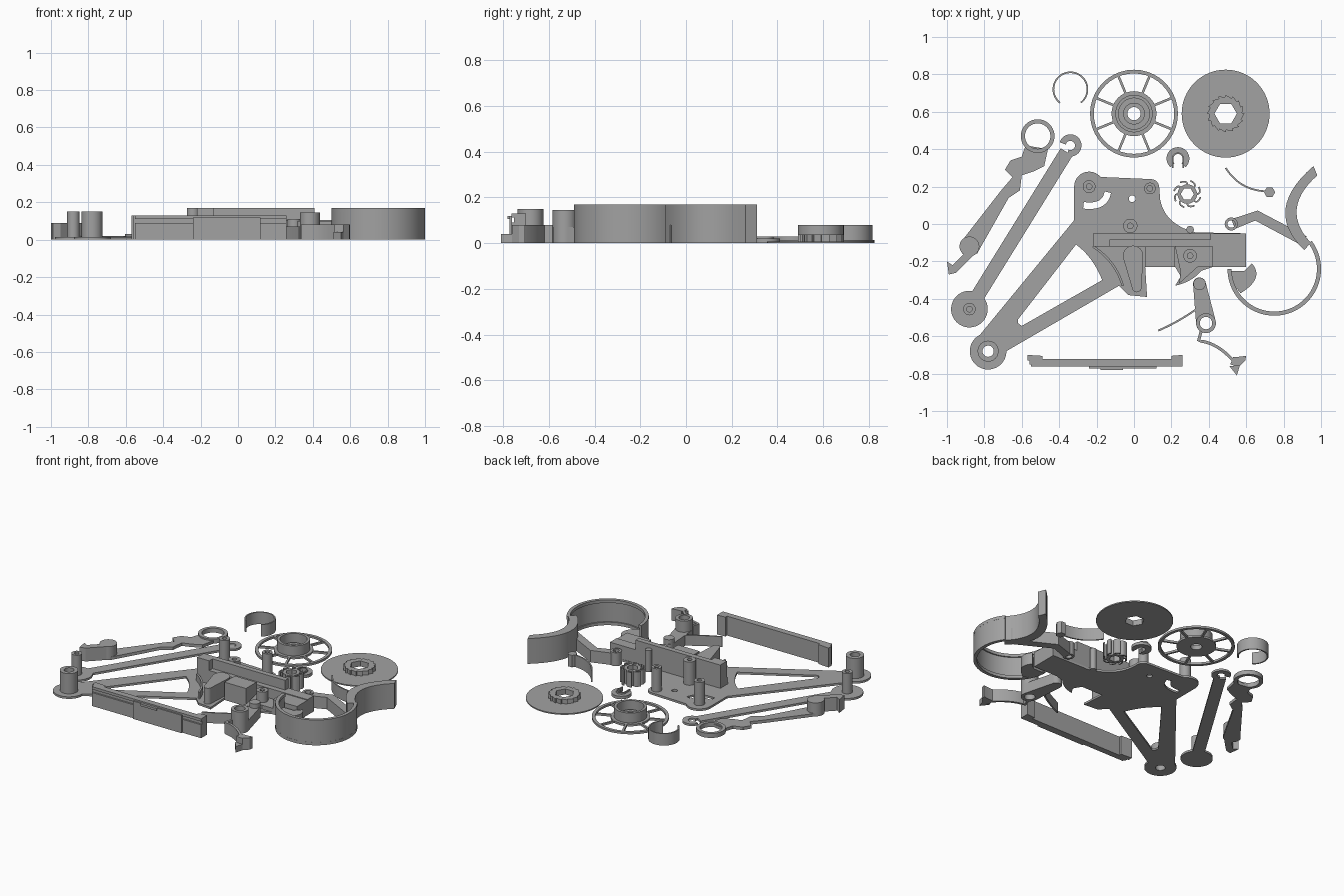
import bpy, bmesh
from math import cos, sin, pi, radians, atan2, acos
from mathutils import Vector

cube = bpy.data.objects.get("Cube")
if cube:
    bpy.data.objects.remove(cube, do_unlink=True)

grey = bpy.data.materials.new("plain grey")
grey.use_nodes = True
grey.diffuse_color = (0.36, 0.36, 0.36, 1)
grey.node_tree.nodes["Principled BSDF"].inputs["Base Color"].default_value = grey.diffuse_color


def arc(centre, r, start, end, n=24):
    angles = [radians(start + (end - start) * i / n) for i in range(n + 1)]
    return [(centre[0] + r * cos(a), centre[1] + r * sin(a)) for a in angles]


def circle(centre, r, n=40):
    return arc(centre, r, 0, 360, n)[:-1]


def bow(a, b, c, n=14):
    """Curve that starts at a, passes b halfway and ends at c."""
    a, b, c = Vector(a), Vector(b), Vector(c)
    handle = 2 * b - (a + c) / 2
    steps = [i / n for i in range(n + 1)]
    return [tuple((1 - t) ** 2 * a + 2 * t * (1 - t) * handle + t * t * c) for t in steps]


def band(path, width):
    """Outline of constant width around an open path."""
    pts = [Vector(p) for p in path]
    left, right = [], []
    for i, p in enumerate(pts):
        d = (pts[min(i + 1, len(pts) - 1)] - pts[max(i - 1, 0)]).normalized()
        side = Vector((-d.y, d.x)) * width / 2
        left.append(tuple(p + side))
        right.append(tuple(p - side))
    return left + right[::-1]


def link(a, b, ra, rb):
    """Outline of two circles joined by their tangents."""
    d = Vector(b) - Vector(a)
    turn = atan2(d.y, d.x) * 180 / pi
    half = acos((ra - rb) / d.length) * 180 / pi
    return arc(a, ra, turn + half, turn + 360 - half) + arc(b, rb, turn - half, turn + half)


def box(x0, x1, y0, y1):
    return [(x0, y0), (x1, y0), (x1, y1), (x0, y1)]


def solid(name, loops, top, bottom=0):
    """Extrude an outline, with any further loops as holes."""
    curve = bpy.data.curves.new(name, "CURVE")
    curve.dimensions, curve.fill_mode = "2D", "BOTH"
    curve.extrude = (top - bottom) / 2
    for loop in loops:
        spline = curve.splines.new("POLY")
        spline.points.add(len(loop) - 1)
        for point, (x, y) in zip(spline.points, loop):
            point.co = (x, y, 0, 1)
        spline.use_cyclic_u = True
    temp = bpy.data.objects.new(name, curve)
    bpy.context.collection.objects.link(temp)
    graph = bpy.context.evaluated_depsgraph_get()
    mesh = bpy.data.meshes.new_from_object(temp.evaluated_get(graph))
    bpy.data.objects.remove(temp, do_unlink=True)
    bm = bmesh.new()
    bm.from_mesh(mesh)
    bmesh.ops.remove_doubles(bm, verts=bm.verts, dist=0.0001)
    bmesh.ops.translate(bm, verts=bm.verts, vec=(0, 0, (top + bottom) / 2))
    bmesh.ops.recalc_face_normals(bm, faces=bm.faces)
    bm.to_mesh(mesh)
    bm.free()
    mesh.name = name
    mesh.materials.clear()
    mesh.materials.append(grey)
    mesh.shade_smooth()
    mesh.set_sharp_from_angle(angle=radians(30))
    obj = bpy.data.objects.new(name, mesh)
    bpy.context.collection.objects.link(obj)
    return obj


def tube(name, centre, r, hole, top, bottom=0):
    return solid(name, [circle(centre, r), circle(centre, hole)], top, bottom)


SHEET = 0.014

# Spool with spoked rim
hub = (0, 0.59)
tube("spool_rim", hub, 0.235, 0.215, SHEET)
tube("spool_floor", hub, 0.12, 0.035, SHEET)
tube("spool_barrel", hub, 0.1, 0.083, 0.08)
tube("spool_collar", hub, 0.058, 0.035, 0.03)
for k in range(8):
    a = (k + 0.5) * pi / 4
    ends = [(hub[0] + r * cos(a), hub[1] + r * sin(a)) for r in (0.115, 0.22)]
    solid("spool_spoke", [band(ends, 0.013)], SHEET)

# Ratchet disc
axle = (0.49, 0.59)
hexagon = circle(axle, 0.06, 6)
solid("ratchet_disc", [circle(axle, 0.235, 64), hexagon], 0.008)
teeth = []
for k in range(16):
    teeth += arc(axle, 0.1, k * 22.5, k * 22.5, 1)[:1] + arc(axle, 0.088, k * 22.5 + 2, k * 22.5 + 2, 1)[:1]
solid("ratchet_teeth", [teeth, hexagon], 0.037)

# Open clips
solid("spring_clip", [band(arc((-0.34, 0.72), 0.091, -52, 232, 40), 0.009)], 0.08)
catch = (0.235, 0.35)
solid("small_catch", [band(arc(catch, 0.046, -50, 230), 0.03)], 0.02)
solid("small_catch_lining", [band([(0.207, 0.30)] + arc(catch, 0.028, 180, 0) + [(0.263, 0.30)], 0.008)], 0.03)

# Pinion with curved leaf teeth
pinion = (0.285, 0.16)
solid("pinion_body", [circle(pinion, 0.052), circle(pinion, 0.035, 6)], 0.1)
for k in range(8):
    base = k * 45
    spots = [arc(pinion, r, base + t, base + t, 1)[0] for r, t in ((0.048, 0), (0.066, 8), (0.073, 32))]
    solid("pinion_tooth", [band(bow(*spots, n=6), 0.009)], 0.1)

# Leaf spring
solid("leaf_spring", [band(bow((0.49, 0.30), (0.58, 0.21), (0.70, 0.175)), 0.009)], 0.08)
solid("leaf_spring_foot", [circle((0.725, 0.17), 0.03, 6)], 0.08)

# Round housing with crescent grip
bowl = (0.75, -0.24)
solid("housing_wall", [band(arc(bowl, 0.243, 180, 397, 60), 0.013)], 0.17)
for low, high in ((0, 0.02), (0.15, 0.17)):
    solid("housing_lip", [band(arc(bowl, 0.239, 180, 397, 60), 0.022)], high, low)
solid("crescent_grip", [bow((0.96, 0.31), (0.81, 0.08), (0.91, -0.14))
                        + bow((0.945, -0.10), (0.87, 0.08), (0.98, 0.26))], 0.17)
solid("housing_tab", [bow((0.63, -0.21), (0.65, -0.29), (0.57, -0.37))
                      + [(0.53, -0.32), (0.51, -0.25), (0.59, -0.25)]], 0.08)
solid("housing_arm", [band([(0.53, 0.0), (0.655, 0.045), (0.91, -0.09)], 0.055)], 0.08)
tube("housing_arm_pivot", (0.52, 0), 0.035, 0.02, 0.09)

# Flat connecting link with hook
foot = (-0.88, -0.455)
solid("link_bar", [band([foot, (-0.36, 0.385)], 0.075)], SHEET)
solid("link_foot", [circle(foot, 0.098)], SHEET)
tube("link_post", foot, 0.033, 0.015, 0.15)
solid("link_hook", [band(arc((-0.34, 0.42), 0.042, -110, 165), 0.035)], SHEET)

# Lever with ring end and raised pivot block
tube("lever_ring", (-0.515, 0.47), 0.09, 0.068, 0.03)
solid("lever_body", [[(-0.58, 0.42), (-0.60, 0.36), (-0.66, 0.34), (-0.69, 0.29), (-0.65, 0.25),
                      (-0.71, 0.18), (-0.92, -0.09), (-0.84, -0.16), (-0.67, 0.14), (-0.61, 0.18),
                      (-0.60, 0.26), (-0.54, 0.28), (-0.48, 0.31), (-0.46, 0.40)]], 0.02)
solid("lever_pivot", [circle((-0.88, -0.12), 0.053)], 0.09)
solid("lever_tail", [[(-0.91, -0.16), (-0.97, -0.22), (-1.0, -0.2), (-0.99, -0.27), (-0.95, -0.26),
                      (-0.84, -0.15)]], 0.09)

# Frame plate with cutouts
boss = (-0.78, -0.68)
outline = (arc((-0.24, 0.2), 0.08, 180, 40, 12) + arc((0.09, 0.195), 0.045, 90, 0, 8)
           + bow((0.14, 0.13), (0.20, 0.02), (0.33, -0.045))
           + [(0.6, -0.05), (0.6, -0.23), (0.42, -0.23)] + bow((0.36, -0.25), (0.30, -0.30), (0.22, -0.33))
           + [(0.25, -0.28), (0.22, -0.23), (0.06, -0.23), (0.07, -0.39), (-0.03, -0.38), (-0.08, -0.33),
              (-0.70, -0.69), (-0.83, -0.60), (-0.32, 0.02)])
window = bow((-0.31, -0.11), (-0.23, -0.19), (-0.17, -0.30)) + [(-0.60, -0.545), (-0.62, -0.53), (-0.62, -0.51)]
slot = band(bow((-0.27, 0.1), (-0.18, 0.11), (-0.14, 0.17)), 0.035)
solid("frame_plate", [outline, window, slot, circle((-0.01, 0.135), 0.018)], SHEET)
tube("frame_foot", boss, 0.098, 0.03, SHEET)
tube("frame_foot_post", boss, 0.056, 0.03, 0.15)
for spot, r, top in (((-0.24, 0.2), 0.034, 0.17), ((0.085, 0.19), 0.031, 0.17),
                     ((-0.02, -0.01), 0.038, 0.17), ((0.3, -0.17), 0.036, 0.11)):
    tube("frame_post", spot, r, 0.015, top)

# Slide block standing on the frame
solid("slide_wall", [box(-0.22, 0.6, -0.12, -0.05)], 0.105)
solid("slide_upper_wall", [box(-0.22, 0.41, -0.085, -0.05)], 0.17)
solid("slide_end_cap", [box(-0.22, -0.13, -0.12, -0.085)], 0.17, 0.1)
solid("slide_bump", [circle((0.3, -0.03), 0.02)], 0.145)
solid("slide_middle_block", [box(0.06, 0.22, -0.23, -0.12)], 0.12)
solid("slide_end_block", [box(0.42, 0.6, -0.23, -0.12)], 0.1)
solid("slide_gusset", [[(0.22, -0.12), (0.42, -0.12), (0.42, -0.23), (0.34, -0.23), (0.24, -0.32),
                        (0.25, -0.26)]], 0.04)
solid("slide_finger", [link((-0.005, -0.17), (0.015, -0.34), 0.054, 0.025)], 0.12)
solid("slide_rib", [band(bow((-0.22, -0.12), (-0.12, -0.21), (-0.06, -0.33)), 0.012)], 0.06)

# Separate straight rail
solid("rail_web", [box(-0.56, 0.26, -0.752, -0.722)], 0.13)
for low, high in ((0, 0.09), (0.112, 0.13)):
    solid("rail_ridge", [box(-0.55, 0.26, -0.763, -0.75)], high, low)
solid("rail_front_pad", [box(-0.24, 0.12, -0.772, -0.76)], 0.12)
solid("rail_pad_ledge", [box(-0.18, -0.06, -0.78, -0.77)], 0.12, 0.105)
for tip, inner in ((-0.57, -0.49), (0.26, 0.20)):
    solid("rail_end_lug", [[(tip, -0.70), (inner, -0.705), (inner, -0.73), (tip, -0.73)]], 0.13)

# Rocker with tail spring
pin, rocker = (0.35, -0.32), (0.385, -0.53)
solid("rocker_arm", [link(pin, rocker, 0.034, 0.053), circle(rocker, 0.033)], 0.07)
tube("rocker_boss", rocker, 0.053, 0.033, 0.145)
solid("rocker_pin", [circle(pin, 0.033)], 0.1)
solid("rocker_tail", [band(bow((0.34, -0.45), (0.24, -0.515), (0.13, -0.57)), 0.01)], 0.07)

# Trigger piece
solid("trigger_strip", [band([(0.36, -0.57)] + bow((0.345, -0.625), (0.44, -0.655), (0.53, -0.73)), 0.016)], 0.08)
solid("trigger_blade", [[(0.53, -0.71), (0.56, -0.71), (0.60, -0.705), (0.595, -0.73), (0.565, -0.76),
                         (0.54, -0.76), (0.515, -0.75)]], 0.08)
solid("trigger_tip", [[(0.51, -0.76), (0.565, -0.76), (0.55, -0.81)]], 0.04)
